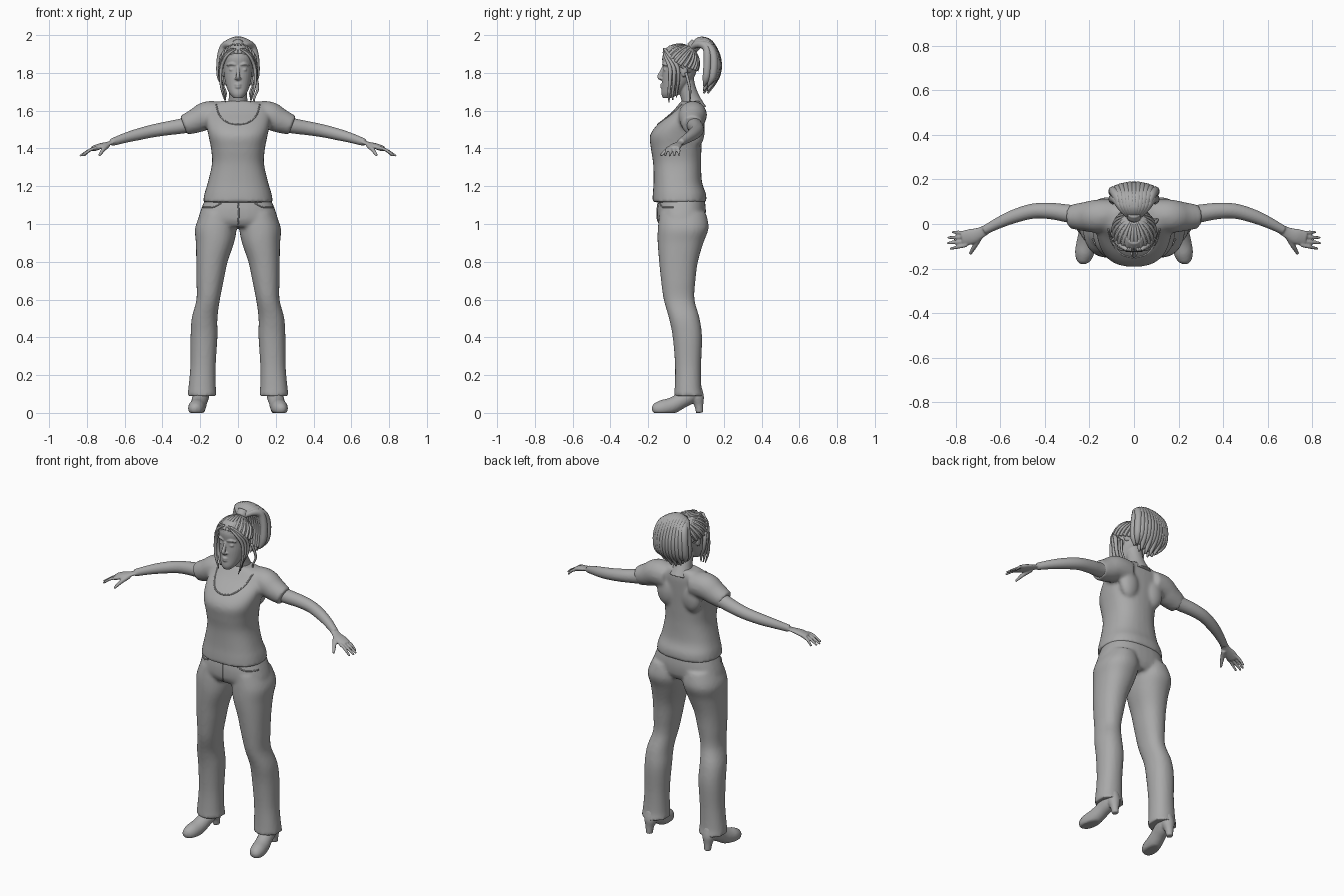
import bpy, bmesh, math
from mathutils import Vector, Matrix

cube = bpy.data.objects.get("Cube")
if cube:
    bpy.data.objects.remove(cube)

clay = bpy.data.materials.new("plain grey")
clay.use_nodes = True
GREY = (0.4, 0.4, 0.4, 1)
clay.diffuse_color = GREY
clay.node_tree.nodes["Principled BSDF"].inputs["Base Color"].default_value = GREY
SIDES = (1, -1)


def spline(rows, steps):
    """Smoothly interpolate rows of equal length."""
    out = []
    for i in range(len(rows) - 1):
        quad = [rows[max(i - 1, 0)], rows[i], rows[i + 1], rows[min(i + 2, len(rows) - 1)]]
        for k in range(steps):
            t = k / steps
            out.append([b + t / 2 * (c - a + t * (2*a - 5*b + 4*c - d + t * (3*(b - c) + d - a)))
                        for a, b, c, d in zip(*quad)])
    return out + [list(rows[-1])]


def skin(bm, rings):
    """Join rings of points into a closed shell."""
    loops = [[bm.verts.new(p) for p in ring] for ring in rings]
    n = len(loops[0])
    for a, b in zip(loops, loops[1:]):
        for i in range(n):
            bm.faces.new((a[i], a[(i + 1) % n], b[(i + 1) % n], b[i]))
    bm.faces.new(loops[0])
    bm.faces.new(loops[-1])


def stack(bm, rows, side=1, power=2.3, n=32, steps=4):
    """Horizontal sections: height, centre x, half width, front y, back y."""
    rings = []
    for z, cx, rx, front, back in spline(rows, steps):
        ring = []
        for i in range(n):
            a = math.tau * i / n
            c, s = math.cos(a), math.sin(a)
            u = math.copysign(abs(c) ** (2 / power), c)
            v = math.copysign(abs(s) ** (2 / power), s)
            ring.append((side * (cx + rx * u), (front + back) / 2 + (back - front) / 2 * v, z))
        rings.append(ring)
    skin(bm, rings)


def tube(bm, rows, side=1, flat=1, n=14, steps=5):
    """Round or flattened tube along points: x, y, z, radius."""
    path = spline(rows, steps)
    pts = [Vector((side * x, y, z)) for x, y, z, r in path]
    up, rings = None, []
    for i, p in enumerate(pts):
        t = (pts[min(i + 1, len(pts) - 1)] - pts[max(i - 1, 0)]).normalized()
        if up is None:
            up = Vector((0, 0, 1)) if abs(t.z) < 0.9 else Vector((0, 1, 0))
        up = (up - t * up.dot(t)).normalized()
        across = t.cross(up)
        r = path[i][3]
        rings.append([p + r * (across * math.cos(math.tau * k / n)
                               + up * flat * math.sin(math.tau * k / n)) for k in range(n)])
    skin(bm, rings)


def ball(bm, centre, radii):
    m = Matrix.Translation(centre) @ Matrix.Diagonal((*radii, 1))
    bmesh.ops.create_uvsphere(bm, u_segments=32, v_segments=20, radius=1, matrix=m)


def finish(name, bm, voxel=0, smooth=0):
    """Turn a bmesh into an object, optionally fusing its shells."""
    bmesh.ops.recalc_face_normals(bm, faces=bm.faces)
    mesh = bpy.data.meshes.new(name)
    bm.to_mesh(mesh)
    bm.free()
    mesh.materials.append(clay)
    ob = bpy.data.objects.new(name, mesh)
    bpy.context.collection.objects.link(ob)
    mesh.shade_smooth()
    if voxel:
        mod = ob.modifiers.new("fuse", "REMESH")
        mod.mode, mod.voxel_size, mod.use_smooth_shade = "VOXEL", voxel, True
    if smooth:
        mod = ob.modifiers.new("soften", "SMOOTH")
        mod.factor, mod.iterations = 0.5, smooth
    return ob


# Shirt with short sleeves and shoulder blades
bm = bmesh.new()
stack(bm, [(1.115, 0, .185, -.178, .108), (1.16, 0, .178, -.176, .106), (1.22, 0, .16, -.172, .085),
           (1.32, 0, .138, -.174, .08), (1.4, 0, .143, -.186, .082), (1.47, 0, .157, -.19, .085),
           (1.53, 0, .168, -.148, .088), (1.59, 0, .17, -.078, .09), (1.63, 0, .15, -.042, .085),
           (1.652, 0, .08, -.025, .075)], power=2.4)
for s in SIDES:
    tube(bm, [(.08, .04, 1.575, .07), (.16, .035, 1.575, .075), (.22, .033, 1.548, .066),
              (.287, .033, 1.522, .053)], s, n=24)
    ball(bm, (s * .085, .06, 1.5), (.06, .04, .09))
shirt = finish("shirt", bm, .01, 5)

# Trousers: pelvis and flared legs
bm = bmesh.new()
stack(bm, [(1.15, 0, .165, -.14, .095), (1.08, 0, .195, -.152, .105), (1.02, 0, .212, -.15, .1),
           (.985, 0, .2, -.13, .08)], power=2.4)
for s in SIDES:
    stack(bm, [(1.06, .105, .09, -.14, .105), (.98, .117, .11, -.149, .12), (.9, .122, .101, -.15, .092),
               (.8, .138, .083, -.142, .063), (.7, .148, .072, -.132, .05), (.6, .158, .062, -.118, .045),
               (.5, .177, .068, -.09, .072), (.4, .18, .071, -.07, .085), (.25, .185, .067, -.058, .08),
               (.13, .19, .073, -.06, .082), (.09, .19, .078, -.064, .093)], s, 2.2)
trousers = finish("trousers", bm, .01, 3)

# Neckline, pocket and fly seams laid on the cloth
bpy.context.view_layer.update()
graph = bpy.context.evaluated_depsgraph_get()


def seam(name, cloth, points, side=1):
    target = cloth.evaluated_get(graph)
    rows = []
    for x, z in spline(points, 6):
        hit, at, normal, face = target.ray_cast(Vector((side * x, -1, z)), Vector((0, 1, 0)))
        if hit:
            rows.append((*at, .004))
    b = bmesh.new()
    tube(b, rows, n=8, steps=1)
    finish(name, b)


seam("neckline", shirt, [(-.115, 1.632), (-.1, 1.58), (-.06, 1.54), (0, 1.527),
                         (.06, 1.54), (.1, 1.58), (.115, 1.632)])
seam("fly", trousers, [(0, 1.11), (.004, 1.06), (0, 1.0)])
for s, word in zip(SIDES, ("left", "right")):
    seam(word + "_pocket", trousers, [(.09, 1.11), (.13, 1.09), (.185, 1.088)], s)

for s, word in zip(SIDES, ("left", "right")):
    # Arm, palm, fingers and thumb
    bm = bmesh.new()
    tube(bm, [(.2, .04, 1.545, .045), (.28, .045, 1.522, .041), (.37, .058, 1.507, .037),
              (.45, .058, 1.493, .034), (.53, .037, 1.474, .031), (.6, .008, 1.455, .026),
              (.67, -.028, 1.432, .02)], s, n=20)
    tube(bm, [(.65, -.018, 1.438, .021), (.69, -.04, 1.424, .026), (.73, -.056, 1.412, .035),
              (.768, -.066, 1.398, .034)], s, .42, 20)
    for i in range(4):
        y = -.04 - .018 * i
        reach = (.815, .835, .838, .825)[i]
        tip = -.036 - .025 * i
        tube(bm, [(.75, y, 1.404, .009), (.785, (y + tip) / 2, 1.391, .0085),
                  (reach, tip, 1.36, .006)], s, n=10)
    tube(bm, [(.69, -.055, 1.416, .014), (.712, -.095, 1.395, .012), (.735, -.135, 1.362, .007)], s, n=10)
    finish(word + "_arm", bm, .005, 2)

    # Heeled shoe, flattened where it meets the floor
    bm = bmesh.new()
    tube(bm, [(.192, .03, .16, .046), (.195, .025, .1, .045), (.204, -.03, .062, .042),
              (.213, -.08, .036, .044), (.222, -.13, .024, .043), (.228, -.165, .02, .03),
              (.229, -.18, .018, .01)], s, n=20)
    tube(bm, [(.193, .048, .13, .036), (.194, .06, .08, .036), (.195, .068, .04, .024),
              (.195, .072, 0, .019)], s)
    for v in bm.verts:
        v.co.z = max(v.co.z, 0)
    finish(word + "_shoe", bm, .006, 2)

# Head, neck and face
bm = bmesh.new()
stack(bm, [(1.667, 0, .022, -.122, -.08), (1.69, 0, .044, -.13, -.03), (1.73, 0, .062, -.127, .01),
           (1.78, 0, .073, -.126, .045), (1.83, 0, .078, -.122, .06), (1.88, 0, .08, -.126, .062),
           (1.92, 0, .07, -.112, .05), (1.945, 0, .04, -.09, .02)], power=2.1)
tube(bm, [(0, .045, 1.6, .066), (0, .025, 1.66, .05), (0, .005, 1.72, .046), (0, -.01, 1.78, .05)], n=24)
tube(bm, [(0, -.118, 1.835, .007), (0, -.134, 1.8, .009), (0, -.142, 1.778, .011), (0, -.125, 1.767, .01)])
for z in (1.737, 1.725):
    tube(bm, [(-.024, -.116, z, .003), (0, -.129, z, .0075), (.024, -.116, z, .003)], n=10)
for s in SIDES:
    tube(bm, [(.012, -.121, 1.842, .005), (.035, -.118, 1.848, .007), (.058, -.1, 1.84, .005)], s)
    ball(bm, (s * .032, -.11, 1.817), (.015, .01, .008))
    ball(bm, (s * .011, -.131, 1.77), (.008, .008, .006))
    ball(bm, (s * .077, -.01, 1.81), (.01, .018, .032))
finish("head", bm, .004, 2)

# Hair cap swept back from the hairline
middle, radii = Vector((0, -.033, 1.853)), Vector((.093, .1, .097))
bm = bmesh.new()
ball(bm, middle, radii)
cut = bmesh.ops.bisect_plane(bm, geom=bm.verts[:] + bm.edges[:] + bm.faces[:],
                             plane_co=(0, 0, 1.81), plane_no=(0, -.7, -1), clear_outer=True)
rim = [e for e in cut["geom_cut"] if isinstance(e, bmesh.types.BMEdge)]
bmesh.ops.holes_fill(bm, edges=rim)
finish("hair_cap", bm)


def on_cap(d, lift=1.0):
    d = Vector(d).normalized()
    return middle + Vector(a * b for a, b in zip(d, radii)) * lift


# Strands running over the cap to the tie
bm = bmesh.new()
tie = Vector((0, .6, .8)).normalized()
count = 26
for i in range(count):
    a = math.tau * (i + .5) / count
    y = -math.cos(a)
    start = Vector((math.sin(a), y, -.42 - .72 * y * (1 if y < 0 else .5) + .3)).normalized()
    rows = [(*on_cap(start.slerp(tie, t / 5)), .011 - .001 * t) for t in range(6)]
    tube(bm, rows, flat=.8, n=8, steps=3)
finish("hair_strands", bm)

# Ponytail fanning out behind the head, with its tie
bm = bmesh.new()
for layer in range(2):
    for i in range(11):
        f = (i - 5) / 5
        depth = 1 - .5 * layer
        low = 1.69 + .04 * f * f + .02 * (i % 2)
        drop = .02 * f * f
        tube(bm, [(.015 * f, .03, 1.935, .012), (.05 * f, .07, 1.972 - drop, .019),
                  (.075 * f, .09 + .035 * depth, 1.955 - drop, .022),
                  (.092 * f, .1 + .068 * depth - drop, 1.87, .021),
                  (.092 * f, .095 + .065 * depth - drop, 1.78, .02),
                  (.075 * f, .075 + .04 * depth, low, .005)], n=10, steps=4)
finish("ponytail", bm)
bm = bmesh.new()
tube(bm, [(0, .03, 1.93, .032), (0, .055, 1.955, .032)], n=20, steps=3)
finish("hair_tie", bm)

# Loose locks framing the face
bm = bmesh.new()
for s in SIDES:
    for k in range(3):
        tube(bm, [(.012 + .01 * k, -.115, 1.928, .008), (.06 + .006 * k, -.108 + .012 * k, 1.89, .011),
                  (.087 + .004 * k, -.085 + .02 * k, 1.83, .012), (.092, -.085 + .022 * k, 1.76, .01),
                  (.083 - .008 * k, -.09 + .02 * k, 1.7, .008), (.066, -.09 + .02 * k, 1.645 + .012 * k, .003)],
             s, .7, 10)
tube(bm, [(.09, 0, 1.8, .008), (.105, .02, 1.72, .007), (.085, .02, 1.66, .005), (.09, .015, 1.61, .002)], n=8)
finish("face_locks", bm)
